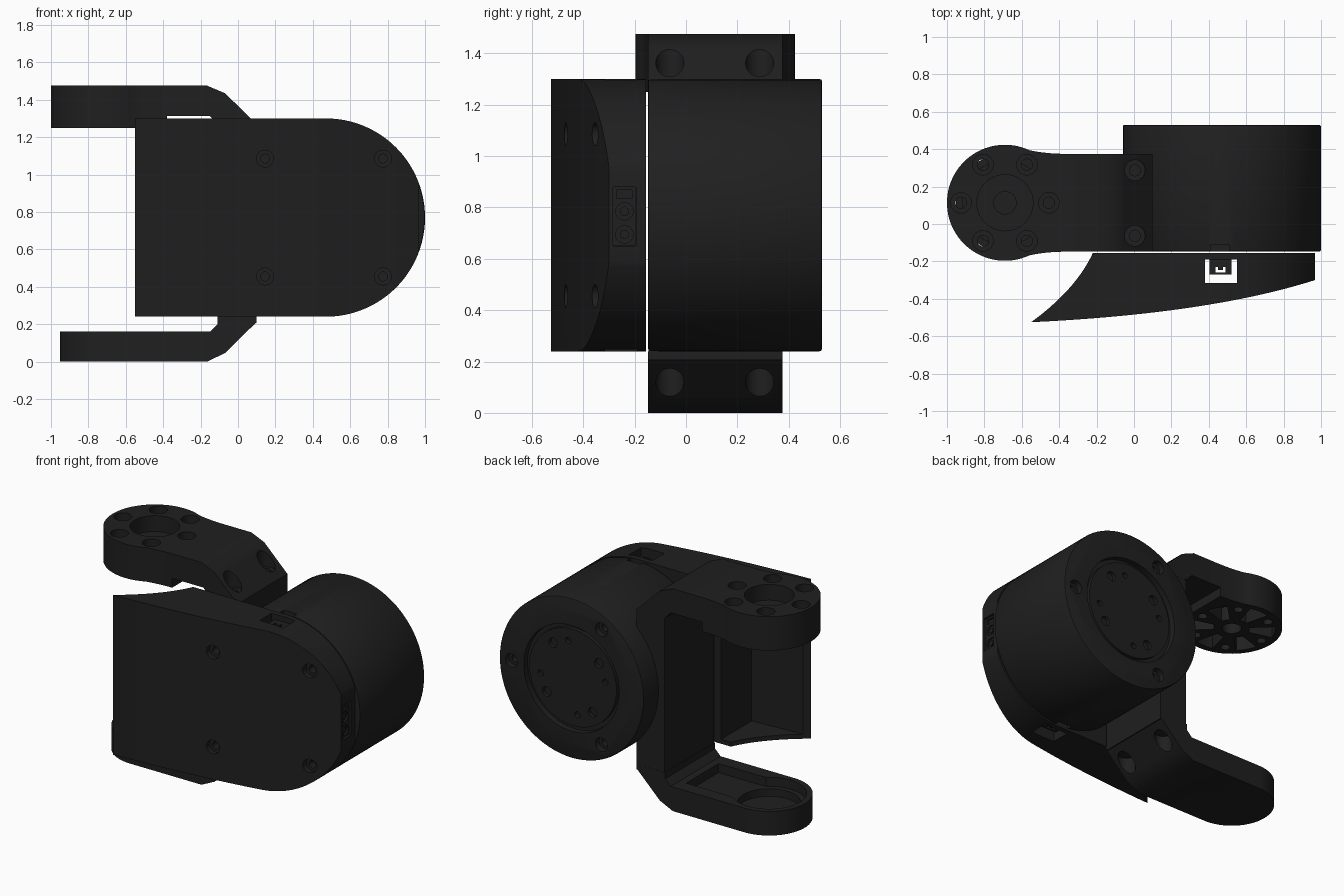
import bpy, bmesh, math
from mathutils import Vector

if "Cube" in bpy.data.objects:
    bpy.data.objects.remove(bpy.data.objects["Cube"])

DARK = bpy.data.materials.new("dark_plastic")
DARK.diffuse_color = (0.014, 0.014, 0.014, 1)
DARK.use_nodes = True
DARK.node_tree.nodes["Principled BSDF"].inputs["Base Color"].default_value = DARK.diffuse_color
CX, CZ, R = 0.47, 0.77, 0.53          # motor axis and radius
PX, PY = -0.69, 0.1135                # pivot of the bracket arms


def circle(u, v, r, n=32, a0=0, a1=360):
    full = a1 - a0 >= 360
    m = n if full else n + 1
    return [(u + r * math.cos(math.radians(a0 + (a1 - a0) * i / n)),
             v + r * math.sin(math.radians(a0 + (a1 - a0) * i / n))) for i in range(m)]


def bezier(p0, p1, p2, n=20):
    p0, p1, p2 = Vector(p0), Vector(p1), Vector(p2)
    return [tuple(p0 * (1 - t) ** 2 + p1 * 2 * t * (1 - t) + p2 * t * t)
            for t in (i / n for i in range(n + 1))]


def rect(u0, u1, v0, v1):
    return [(u0, v0), (u1, v0), (u1, v1), (u0, v1)]


def prism(name, pts, axis, lo, hi):
    """Extrude a closed 2D outline along one axis."""
    place = {'x': lambda u, v, t: (t, u, v),
             'y': lambda u, v, t: (u, t, v),
             'z': lambda u, v, t: (u, v, t)}[axis]
    bm = bmesh.new()
    a = [bm.verts.new(place(u, v, lo)) for u, v in pts]
    b = [bm.verts.new(place(u, v, hi)) for u, v in pts]
    n = len(pts)
    bm.faces.new(a)
    bm.faces.new(b[::-1])
    for i in range(n):
        bm.faces.new((a[i], b[i], b[(i + 1) % n], a[(i + 1) % n]))
    bmesh.ops.recalc_face_normals(bm, faces=bm.faces)
    me = bpy.data.meshes.new(name)
    bm.to_mesh(me)
    bm.free()
    ob = bpy.data.objects.new(name, me)
    me.materials.append(DARK)
    bpy.context.collection.objects.link(ob)
    return ob


def apply(ob, mod):
    bpy.context.view_layer.objects.active = ob
    bpy.ops.object.modifier_apply(modifier=mod.name)


def boolean(ob, other, op='DIFFERENCE'):
    m = ob.modifiers.new("bool", 'BOOLEAN')
    m.solver, m.operation, m.object = 'EXACT', op, other
    apply(ob, m)
    bpy.data.objects.remove(other)


def cut(ob, pts, axis, lo, hi):
    boolean(ob, prism("cutter", pts, axis, lo, hi))


def bevel(ob, width):
    m = ob.modifiers.new("bevel", 'BEVEL')
    m.width, m.segments, m.limit_method = width, 2, 'ANGLE'
    m.angle_limit = math.radians(50)
    apply(ob, m)


# Motor body: drum along y, with a recessed back and three screw holes
body = prism("motor_body", circle(CX, CZ, R, 96), 'y', -0.148, 0.53)
bevel(body, 0.01)
cut(body, circle(CX, CZ, 0.35, 64), 'y', 0.49, 0.6)
for a in (0, 120, 240):
    u = CX + 0.44 * math.cos(math.radians(a))
    v = CZ + 0.44 * math.sin(math.radians(a))
    cut(body, circle(u, v, 0.045, 24), 'y', 0.49, 0.6)
    cut(body, circle(u, v, 0.025, 24), 'y', 0.4, 0.5)
for z in (1.29, 0.25):
    cut(body, rect(0.41, 0.51, -0.2, -0.11), 'z', z - 0.03, z + 0.03)

# Output disc with a ring of alternating holes
disc = prism("output_disc", circle(CX, CZ, 0.32, 64), 'y', 0.45, 0.515)
for i in range(8):
    a = math.radians(45 * i + (8 if i % 2 else -8))
    cut(disc, circle(CX + 0.24 * math.cos(a), CZ + 0.24 * math.sin(a),
                     0.032 if i % 2 else 0.02, 20), 'y', 0.46, 0.6)

# Front cover: curved plan outline trimmed by the rounded front outline
plan = (bezier((-0.55, -0.525), (0.4, -0.48), (0.967, -0.30), 32)
        + [(0.967, -0.155), (-0.22, -0.155)]
        + bezier((-0.22, -0.155), (-0.31, -0.35), (-0.55, -0.525), 16)[1:-1])
cover = prism("front_cover", plan, 'z', 0.1, 1.4)
front = [(-0.7, 0.24)] + circle(CX, CZ, R, 64, -90, 90) + [(-0.7, 1.30)]
boolean(cover, prism("cutter", front, 'y', -0.7, 0.0), 'INTERSECT')
# open hollow on the bracket side
cut(cover, [(-0.15, -0.1), (-0.15, -0.475), (-0.4, -0.49), (-0.7, -0.505), (-0.7, -0.1)],
    'z', 0.27, 1.27)
# cable window running from top to bottom
cut(cover, rect(0.38, 0.55, -0.315, -0.19), 'z', 0.0, 1.6)
# counterbored front screws
for x, y in ((0.145, -0.475), (0.775, -0.362)):
    for z in (0.455, 1.085):
        cut(cover, circle(x, z, 0.045, 24), 'y', -0.7, y + 0.035)
        cut(cover, circle(x, z, 0.024, 24), 'y', -0.6, y + 0.1)
# socket pocket on the flat end
cut(cover, rect(-0.285, -0.195, 0.65, 0.88), 'x', 0.94, 1.1)

# Socket insert: two round contacts and a small slot
socket = prism("side_socket", rect(-0.284, -0.196, 0.651, 0.879), 'x', 0.90, 0.952)
for z in (0.695, 0.785):
    cut(socket, circle(-0.24, z, 0.034, 24), 'x', 0.92, 1.0)
    prism("socket_pin", circle(-0.24, z, 0.018, 16), 'x', 0.91, 0.948)
cut(socket, rect(-0.27, -0.21, 0.835, 0.868), 'x', 0.92, 1.0)

# Cable connectors in the window, top and bottom
for label, z0, z1 in (("top", 1.16, 1.265), ("bottom", 0.275, 0.38)):
    plug = prism(label + "_connector", rect(0.403, 0.522, -0.27, -0.185), 'z', z0, z1)
    cut(plug, [(0.435, -0.258), (0.49, -0.258), (0.49, -0.23), (0.475, -0.23),
               (0.475, -0.245), (0.45, -0.245), (0.45, -0.23), (0.435, -0.23)], 'z', 0, 1.6)

# Bracket back plate
prism("bracket_plate", rect(-0.105, 0.1, 0.205, 1.268), 'y', -0.146, 0.374)

# Upper arm: side profile trimmed by the round-ended plan outline
side = [(-1.1, 1.25), (-0.38, 1.25), (-0.38, 1.312), (-0.15, 1.312), (-0.105, 1.262),
        (0.1, 1.262), (0.1, 1.27), (-0.07, 1.435), (-0.165, 1.475), (-1.1, 1.475)]
upper = prism("upper_arm", side, 'y', -0.4, 0.6)
plan = ([(0.2, PY + 0.2615)] + bezier((-0.36, PY + 0.2615), (-0.47, PY + 0.2615), (-0.559, PY + 0.281), 8)[:-1]
        + circle(PX, PY, 0.31, 56, 65, 295)
        + bezier((-0.559, PY - 0.281), (-0.47, PY - 0.2615), (-0.36, PY - 0.2615), 8)[1:]
        + [(0.2, PY - 0.2615)])
boolean(upper, prism("cutter", plan, 'z', 1.0, 1.6), 'INTERSECT')
cut(upper, circle(PX, PY, 0.15, 48), 'z', 1.37, 1.6)
cut(upper, circle(PX, PY, 0.06, 32), 'z', 1.1, 1.5)
for i in range(6):
    a = 60 * i
    u = PX + 0.235 * math.cos(math.radians(a))
    v = PY + 0.235 * math.sin(math.radians(a))
    cut(upper, circle(u, v, 0.055, 24), 'z', 1.42, 1.6)
    cut(upper, circle(u, v, 0.03, 20), 'z', 1.1, 1.5)
    # pockets between the ribs on the underside
    cut(upper, circle(PX, PY, 0.27, 8, a + 16, a + 44)
        + circle(PX, PY, 0.11, 8, a + 16, a + 44)[::-1], 'z', 1.1, 1.345)

# Lower arm with a stepped recess
side = [(-1.1, 0), (-0.165, 0), (-0.07, 0.045), (0.1, 0.212), (0.1, 0.24), (-0.11, 0.24),
        (-0.11, 0.2), (-0.15, 0.16), (-1.1, 0.16)]
lower = prism("lower_arm", side, 'y', -0.4, 0.6)
plan = [(0.2, PY + 0.2615)] + circle(PX, PY, 0.2615, 48, 90, 270) + [(0.2, PY - 0.2615)]
boolean(lower, prism("cutter", plan, 'z', -0.2, 0.4), 'INTERSECT')
plan = ([(-0.2, PY + 0.17), (-0.45, PY + 0.17)] + circle(PX, PY, 0.225, 48, 50, 310)
        + [(-0.45, PY - 0.17), (-0.2, PY - 0.17)])
cut(lower, plan, 'z', 0.10, 0.3)
cut(lower, circle(PX, PY, 0.19, 48), 'z', 0.05, 0.3)

# Screw holes in the sloped corners of both arms
for y in (-0.063, 0.287):
    cut(upper, circle(0.005, y, 0.055, 28), 'z', 1.30, 1.6)
    cut(upper, circle(0.005, y, 0.03, 20), 'z', 1.275, 1.4)
    cut(lower, circle(0.005, y, 0.055, 28), 'z', -0.2, 0.18)

# Smooth round surfaces, keep sharp edges
bpy.ops.object.select_all(action='SELECT')
bpy.ops.object.shade_smooth_by_angle(angle=math.radians(30))
